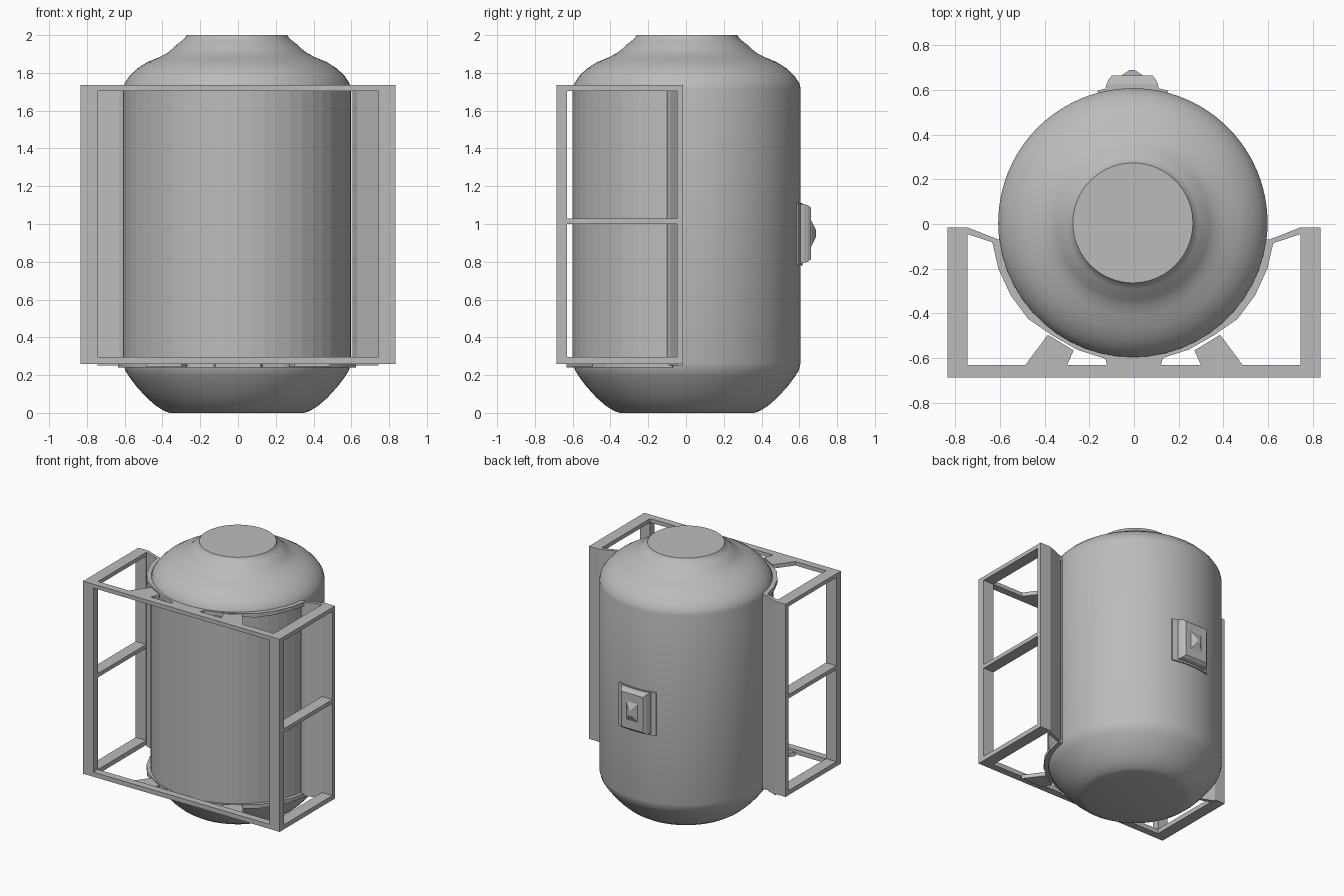
import bpy, bmesh, math

if "Cube" in bpy.data.objects:
    bpy.data.objects.remove(bpy.data.objects["Cube"])

CX, CY = -0.005, 0.005  # tank axis

grey = bpy.data.materials.new("plain_grey")
grey.diffuse_color = (0.5, 0.5, 0.5, 1)
grey.use_nodes = True
grey.node_tree.nodes["Principled BSDF"].inputs["Base Color"].default_value = grey.diffuse_color


def finish(bm, name, smooth=None):
    bmesh.ops.recalc_face_normals(bm, faces=bm.faces)
    me = bpy.data.meshes.new(name)
    bm.to_mesh(me)
    bm.free()
    ob = bpy.data.objects.new(name, me)
    bpy.context.collection.objects.link(ob)
    me.materials.append(grey)
    if smooth:
        bpy.ops.object.select_all(action='DESELECT')
        ob.select_set(True)
        bpy.context.view_layer.objects.active = ob
        bpy.ops.object.shade_smooth_by_angle(angle=math.radians(smooth))
    return ob


def loft(name, rings, smooth=None):
    """Skin closed rings of equal length and cap both ends."""
    bm = bmesh.new()
    vs = [[bm.verts.new(p) for p in r] for r in rings]
    n = len(rings[0])
    for a, b in zip(vs, vs[1:]):
        for i in range(n):
            j = (i + 1) % n
            bm.faces.new((a[i], a[j], b[j], b[i]))
    bm.faces.new(vs[0])
    bm.faces.new(vs[-1])
    return finish(bm, name, smooth)


def prism(name, pts, z0, z1):
    return loft(name, [[(x, y, z) for x, y in pts] for z in (z0, z1)])


def box(name, x0, x1, y0, y1, z0, z1):
    return prism(name, [(x0, y0), (x1, y0), (x1, y1), (x0, y1)], z0, z1)


def arc(r, a0, a1, n):
    out = []
    for i in range(n + 1):
        a = math.radians(a0 + (a1 - a0) * i / n)
        out.append((CX + r * math.cos(a), CY + r * math.sin(a)))
    return out


# tank body, a lathed profile
profile = [(.355, 0), (.385, .01), (.43, .038), (.48, .082), (.53, .137), (.57, .19),
           (.592, .225), (.602, .265), (.602, 1.715), (.595, 1.745), (.57, 1.783),
           (.53, 1.822), (.475, 1.857), (.415, 1.882), (.37, 1.905), (.345, 1.925),
           (.325, 1.945), (.295, 1.968), (.275, 1.985), (.268, 2.0)]
N = 96
loft("tank", [[(CX + r * math.cos(2 * math.pi * i / N), CY + r * math.sin(2 * math.pi * i / N), z)
               for i in range(N)] for r, z in profile], 30)

# front bars
for label, z0, z1 in (("bottom", .26, .295), ("top", 1.705, 1.735)):
    box(label + "_front_bar", -.745, .745, -.685, -.63, z0, z1)

# side frames, struts and wing panels, left and right
for side, s in (("left", -1), ("right", 1)):
    x0, x1 = .745 * s, .833 * s
    box(side + "_front_post", x0, x1, -.685, -.63, .26, 1.735)
    box(side + "_rear_post", x0, x1, -.048, -.015, .26, 1.735)
    for label, z0, z1 in (("bottom", .26, .295), ("middle", 1.0, 1.03), ("top", 1.705, 1.735)):
        box(f"{side}_{label}_side_bar", x0, x1, -.63, -.048, z0, z1)
    prism(side + "_wing_panel", [(.745 * s, -.015), (.605 * s, -.07), (.605 * s, -.1),
                                 (.63 * s, -.083), (.745 * s, -.045)], .25, 1.735)
    for label, z0, z1 in (("bottom", .245, .275), ("top", 1.705, 1.735)):
        prism(f"{side}_{label}_strut", [(.487 * s, -.632), (.385 * s, -.495),
                                        (.27 * s, -.565), (.3 * s, -.632)], z0, z1)

# cradle: faceted arc plates above and below, and a thin liner between them
for label, z0, z1 in (("bottom", .24, .27), ("top", 1.705, 1.735)):
    ring = arc(.612, 187, 353, 24)
    outer = [(CX + .635 * math.cos(math.radians(a)), CY + .635 * math.sin(math.radians(a)))
             if abs(a - 270) > 38 else
             (CX + .619 * math.cos(math.radians(a)), CY + .619 * math.sin(math.radians(a)))
             for a in [353 - 166 * i / 14 for i in range(15)]]
    inner = arc(.600, 187, 353, 24)
    prism(label + "_cradle_arc", inner + outer, z0, z1)
    prism(label + "_centre_tab", [(-.12, -.632), (.12, -.632), (.13, -.595), (-.13, -.595)], z0, z1)
prism("cradle_liner", arc(.606, 187, 353, 24) + arc(.597, 353, 187, 24), .25, 1.72)

# control box on the back: curved flange, stepped box, pointed handle
prism("control_flange", arc(.594, 75, 105, 10) + arc(.612, 105, 75, 10), .78, 1.11)


def stepped(name, steps):
    """Rectangles in xz stacked along y: half width, z low, z high, y."""
    loft(name, [[(x - .008, y, z) for x, z in ((-w, a), (w, a), (w, b), (-w, b))]
                for w, a, b, y in steps])


stepped("control_box", [(.125, .79, 1.105, .58), (.115, .795, 1.105, .625), (.106, .8, 1.1, .645),
                        (.092, .815, 1.085, .663)])
stepped("control_handle", [(.055, .865, 1.035, .655), (.042, .89, 1.01, .668),
                           (.012, .93, .97, .688)])
